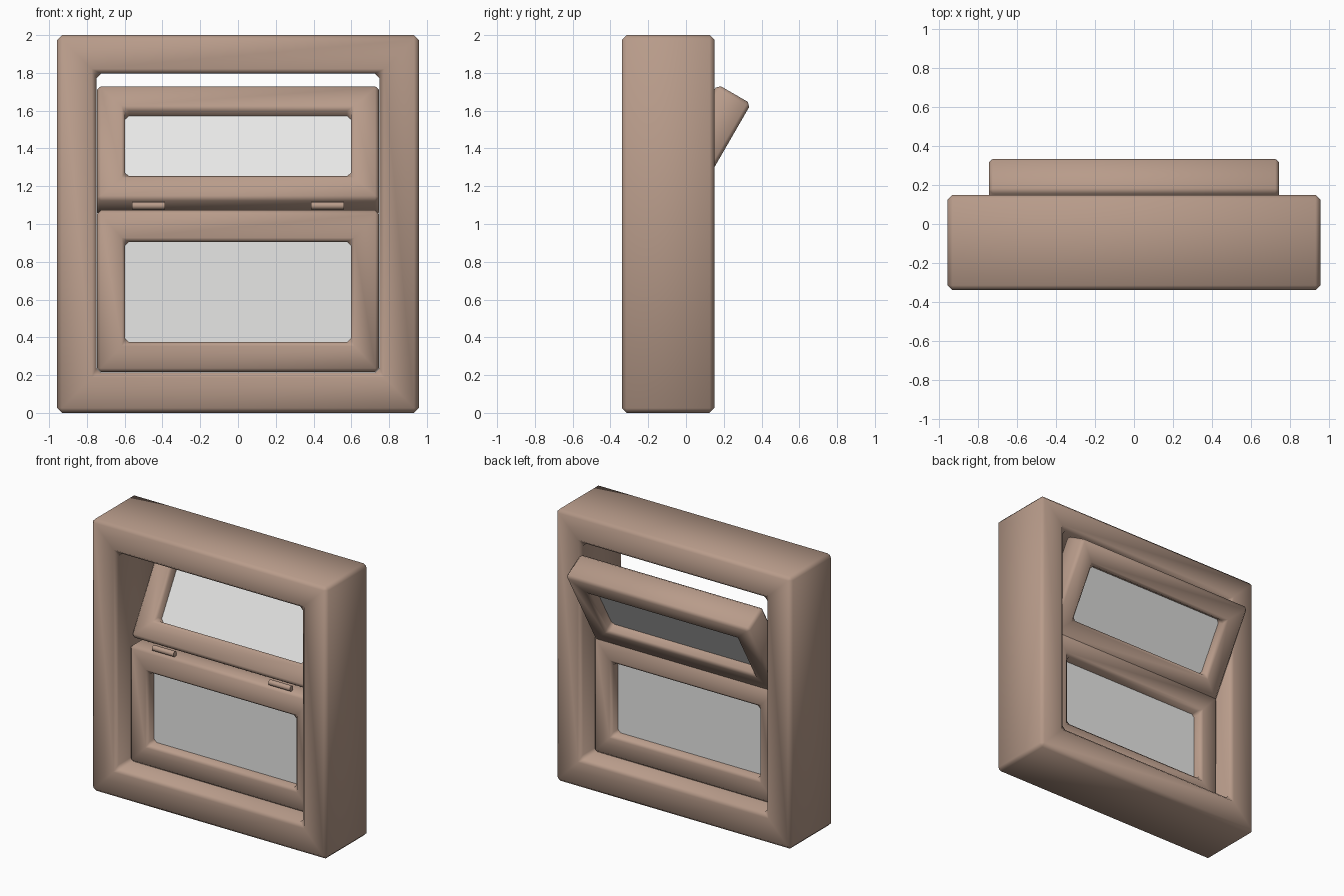
import bpy, bmesh, math

if "Cube" in bpy.data.objects:
    bpy.data.objects.remove(bpy.data.objects["Cube"])


def material(name, rgb):
    m = bpy.data.materials.new(name)
    m.diffuse_color = (*rgb, 1)
    m.use_nodes = True
    m.node_tree.nodes["Principled BSDF"].inputs["Base Color"].default_value = m.diffuse_color
    return m


WOOD = material("brown_frame", (0.48, 0.33, 0.255))
GLASS = material("pale_glass", (0.8, 0.8, 0.79))


def add_object(name, bm, mat, smooth):
    bmesh.ops.recalc_face_normals(bm, faces=bm.faces)
    for f in bm.faces:
        f.smooth = smooth
    me = bpy.data.meshes.new(name)
    bm.to_mesh(me)
    bm.free()
    me.materials.append(mat)
    ob = bpy.data.objects.new(name, me)
    bpy.context.collection.objects.link(ob)
    return ob


def ring(name, outer, inner, y0, y1, bevel):
    """Rectangular frame with a hole; outer and inner are (half_x, z0, z1)."""
    bm = bmesh.new()
    loops = []
    for (hx, z0, z1), y in ((outer, y0), (inner, y0), (inner, y1), (outer, y1)):
        loops.append([bm.verts.new((x, y, z)) for x, z in
                      ((-hx, z0), (hx, z0), (hx, z1), (-hx, z1))])
    for k in range(4):
        a, b = loops[k], loops[(k + 1) % 4]
        for i in range(4):
            j = (i + 1) % 4
            bm.faces.new((a[i], a[j], b[j], b[i]))
    ob = add_object(name, bm, WOOD, True)
    mod = ob.modifiers.new("soft_edges", 'BEVEL')
    mod.width = bevel
    mod.segments = 1
    mod.limit_method = 'ANGLE'
    return ob


def pane(name, hx, z0, z1, y0, y1):
    bm = bmesh.new()
    bmesh.ops.create_cube(bm, size=1)
    for v in bm.verts:
        v.co = (v.co.x * 2 * hx,
                (y0 + y1) / 2 + v.co.y * (y1 - y0),
                (z0 + z1) / 2 + v.co.z * (z1 - z0))
    return add_object(name, bm, GLASS, False)


T = 0.205   # sash thickness

# Outer frame
ring("outer_frame", (0.957, 0, 2), (0.75, 0.213, 1.797), -0.34, 0.15, 0.025)

# Fixed lower sash and its glass
Y = -0.195
ring("lower_sash", (0.746, 0.216, 1.073), (0.597, 0.374, 0.906), Y, Y + T, 0.02)
pane("lower_glass", 0.605, 0.366, 0.914, Y + 0.075, Y + 0.13)

# Upper sash and glass, tilted open about its lower front edge
H = 0.70
parts = [ring("upper_sash", (0.746, 0, H), (0.597, 0.15, H - 0.15), 0, T, 0.02),
         pane("upper_glass", 0.605, 0.142, H - 0.142, 0.075, 0.13)]
for ob in parts:
    ob.location = (0, -0.183, 1.133)
    ob.rotation_euler = (math.radians(-30), 0, 0)

# Hinge barrels between the sashes
for side, s in (("left", -1), ("right", 1)):
    bpy.ops.mesh.primitive_cylinder_add(vertices=16, radius=0.02, depth=0.175,
                                        location=(s * 0.473, -0.18, 1.097),
                                        rotation=(0, math.pi / 2, 0))
    hinge = bpy.context.object
    hinge.name = side + "_hinge"
    hinge.data.materials.append(WOOD)
    bpy.ops.object.shade_smooth_by_angle()
